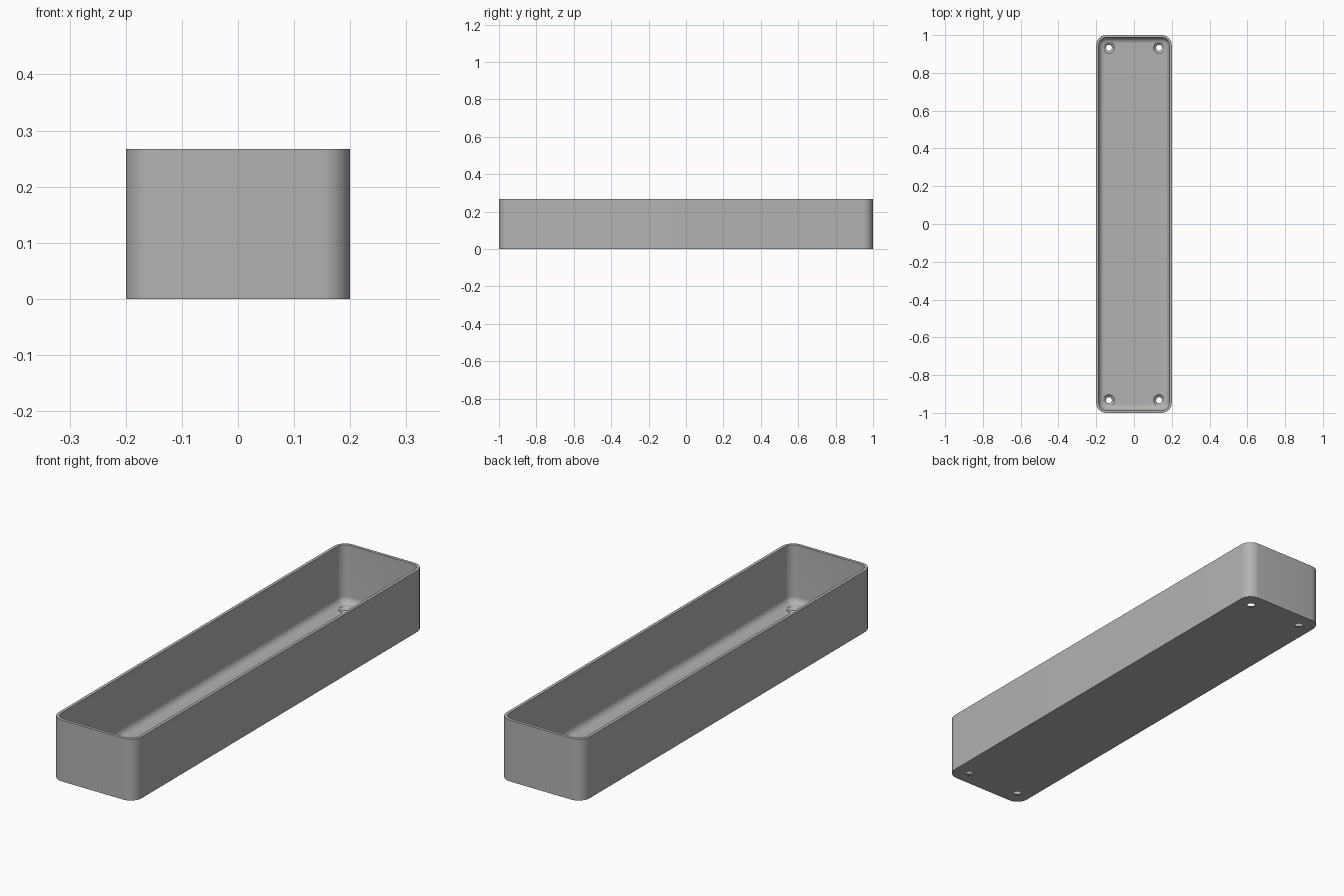
import bpy, bmesh, math

old = bpy.data.objects.get("Cube")
if old:
    bpy.data.objects.remove(old, do_unlink=True)

HALF_X, HALF_Y, HEIGHT = 0.2, 1.0, 0.267
CORNER, WALL, FLOOR, FILLET = 0.053, 0.0133, 0.0133, 0.03
HOLE_X, HOLE_Y = 0.133, 0.933
SEGS = 10

grey = bpy.data.materials.new("plain grey")
grey.use_nodes = True
colour = (0.45, 0.45, 0.45, 1)
grey.diffuse_color = colour
grey.node_tree.nodes["Principled BSDF"].inputs["Base Color"].default_value = colour


def ring(bm, inset, z):
    """Rounded rectangle of vertices, inset from the outer wall."""
    r = CORNER - inset
    verts = []
    for q, (sx, sy) in enumerate([(1, 1), (-1, 1), (-1, -1), (1, -1)]):
        cx, cy = sx * (HALF_X - CORNER), sy * (HALF_Y - CORNER)
        for i in range(SEGS + 1):
            a = (q + i / SEGS) * math.pi / 2
            verts.append(bm.verts.new((cx + r * math.cos(a), cy + r * math.sin(a), z)))
    return verts


# Tray shell: outer wall, rim, inner wall, then a fillet down to the floor
profile = [(0, 0), (0, HEIGHT), (WALL, HEIGHT)]
for i in range(SEGS + 1):
    a = i / SEGS * math.pi / 2
    profile.append((WALL + FILLET * (1 - math.cos(a)),
                    FLOOR + FILLET * (1 - math.sin(a))))
bm = bmesh.new()
rings = [ring(bm, inset, z) for inset, z in profile]
for low, high in zip(rings, rings[1:]):
    for i in range(len(low)):
        j = (i + 1) % len(low)
        bm.faces.new((low[i], low[j], high[j], high[i]))
bm.faces.new(rings[0][::-1])
bm.faces.new(rings[-1])
bmesh.ops.recalc_face_normals(bm, faces=bm.faces)
mesh = bpy.data.meshes.new("tray")
bm.to_mesh(mesh)
bm.free()
mesh.materials.append(grey)
tray = bpy.data.objects.new("tray", mesh)
bpy.context.collection.objects.link(tray)


# Countersunk screw hole cutters, one in each corner
def hole_cutter(x, y):
    bm = bmesh.new()
    steps = [(0.016, -0.02), (0.016, 0.002), (0.03, FLOOR), (0.03, 0.05)]
    loops = [[bm.verts.new((x + r * math.cos(i * math.tau / 32),
                            y + r * math.sin(i * math.tau / 32), z))
              for i in range(32)] for r, z in steps]
    for low, high in zip(loops, loops[1:]):
        for i in range(32):
            j = (i + 1) % 32
            bm.faces.new((low[i], low[j], high[j], high[i]))
    bm.faces.new(loops[0][::-1])
    bm.faces.new(loops[-1])
    mesh = bpy.data.meshes.new("hole_cutter")
    bm.to_mesh(mesh)
    bm.free()
    mesh.materials.append(grey)
    cutter = bpy.data.objects.new("hole_cutter", mesh)
    cutter.hide_render = True
    bpy.context.collection.objects.link(cutter)
    return cutter


bpy.ops.object.select_all(action='DESELECT')
bpy.context.view_layer.objects.active = tray
tray.select_set(True)
for sx in (-1, 1):
    for sy in (-1, 1):
        cutter = hole_cutter(sx * HOLE_X, sy * HOLE_Y)
        mod = tray.modifiers.new("screw_hole", 'BOOLEAN')
        mod.operation, mod.solver, mod.object = 'DIFFERENCE', 'EXACT', cutter
        bpy.ops.object.modifier_apply(modifier=mod.name)
        bpy.data.objects.remove(cutter, do_unlink=True)

bpy.ops.object.shade_smooth_by_angle(angle=math.radians(30))
